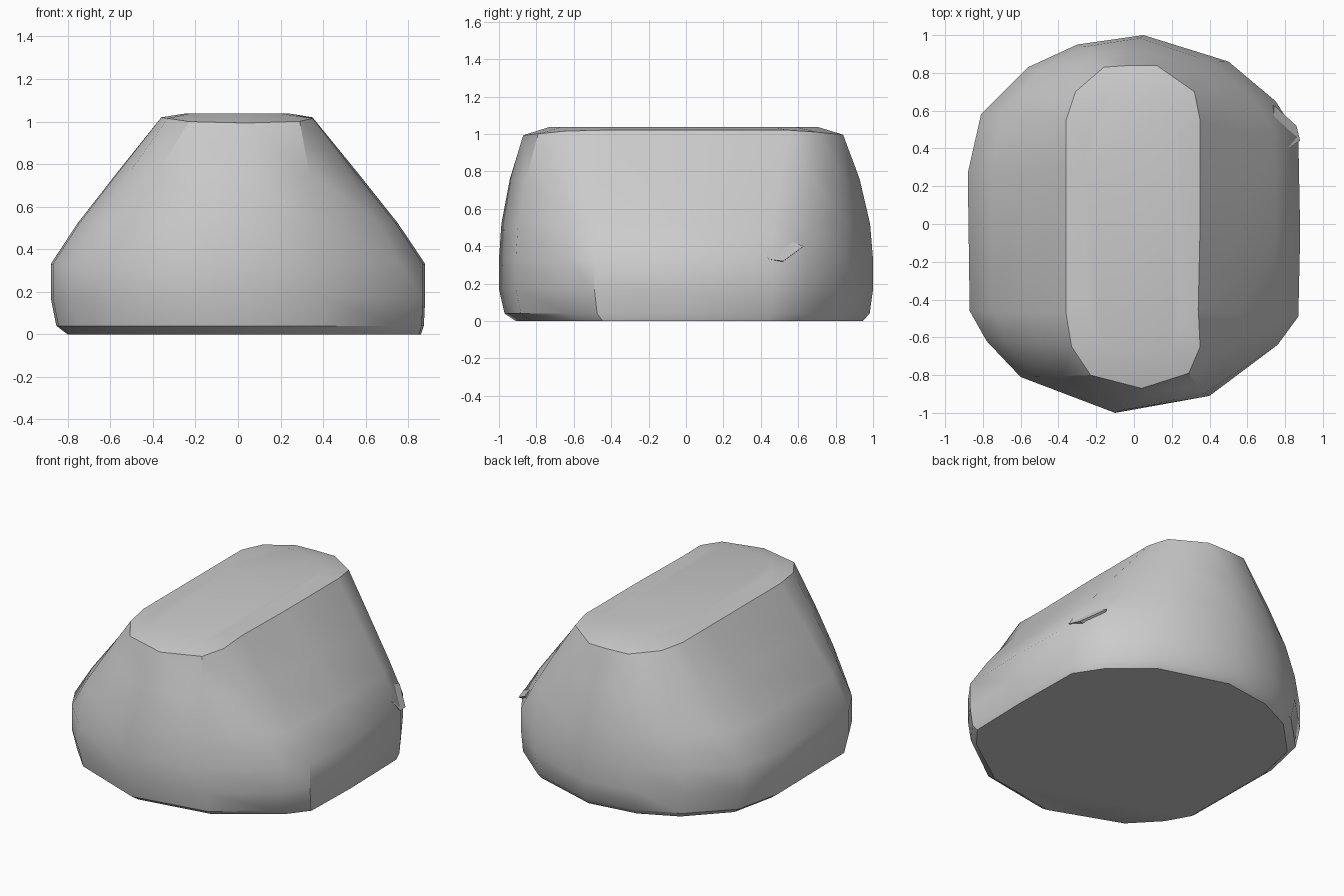
import bpy
import bmesh
from mathutils import Vector

cube = bpy.data.objects.get("Cube")
if cube:
    bpy.data.objects.remove(cube, do_unlink=True)

stone = bpy.data.materials.new("stone grey")
stone.use_nodes = True
stone.diffuse_color = (0.6, 0.6, 0.6, 1)
stone.node_tree.nodes["Principled BSDF"].inputs["Base Color"].default_value = (0.6, 0.6, 0.6, 1)


def finish(name, bm, angle):
    """Turn a bmesh into a named, shaded object."""
    bmesh.ops.recalc_face_normals(bm, faces=bm.faces)
    mesh = bpy.data.meshes.new(name)
    bm.to_mesh(mesh)
    bm.free()
    mesh.materials.append(stone)
    obj = bpy.data.objects.new(name, mesh)
    bpy.context.collection.objects.link(obj)
    bpy.ops.object.select_all(action="DESELECT")
    obj.select_set(True)
    bpy.context.view_layer.objects.active = obj
    bpy.ops.object.shade_smooth_by_angle(angle=angle)
    return obj


# Wide outline and crown outline, paired point by point around the stone
columns = [
    ((.05, 1), (-.02, .84)), ((.5, .86), (.12, .84)),
    ((.75, .65), (.32, .7)), ((.87, .46), (.35, .55)),
    ((.88, -.05), (.35, 0)), ((.87, -.49), (.34, -.45)),
    ((.76, -.64), (.35, -.65)), ((.4, -.91), (.29, -.79)),
    ((-.1, -1), (.04, -.87)), ((-.6, -.81), (-.23, -.8)),
    ((-.78, -.62), (-.33, -.65)), ((-.87, -.46), (-.36, -.47)),
    ((-.88, .27), (-.36, .3)), ((-.81, .58), (-.36, .55)),
    ((-.56, .83), (-.31, .7)), ((-.3, .95), (-.16, .83)),
]
# Height, then how far x and y have moved from the wide outline to the crown
levels = [(.17, 0, 0), (.33, 0, 0), (.52, .24, .1), (.76, .6, .45)]


def side_ring(z, fx, fy):
    return [Vector((a[0] + (b[0] - a[0]) * fx, a[1] + (b[1] - a[1]) * fy, z))
            for a, b in columns]


def foot_ring(z, tuck):
    """Underside outline, tucked in more at the front and the right."""
    ring = []
    for (x, y), _ in columns:
        sx = 1 - tuck * (0.25 if x > 0 else 1)
        sy = 1 - tuck * (0.6 if y > 0 else 1)
        ring.append(Vector((x * sx, y * sy, z)))
    return ring


# Main body: foot, sides, rim and crown joined as one loft
rings = [foot_ring(0, .09), foot_ring(.04, .03)]
rings += [side_ring(*level) for level in levels]
rim = [Vector((b[0], b[1], 1.02 - 0.025 * max(0, abs(b[1]) - .6) / .25))
       for _, b in columns]
crown = [Vector((p.x * .7, p.y * .84, 1.037)) for p in rim]
rings += [rim, crown]

bm = bmesh.new()
loops = [[bm.verts.new(p) for p in ring] for ring in rings]
count = len(columns)
for low, high in zip(loops, loops[1:]):
    for i in range(count):
        j = (i + 1) % count
        bm.faces.new((low[i], low[j], high[j], high[i]))
bm.faces.new(loops[0])
bm.faces.new(loops[-1])
finish("boulder_body", bm, 0.6)

# Small raised chip on the rear left corner
bm = bmesh.new()
for p in [(.75, .37, .5), (.88, .44, .33), (.86, .52, .32),
          (.74, .63, .4), (.7, .5, .3)]:
    bm.verts.new(p)
bmesh.ops.convex_hull(bm, input=bm.verts)
finish("corner_chip", bm, 0.5)
